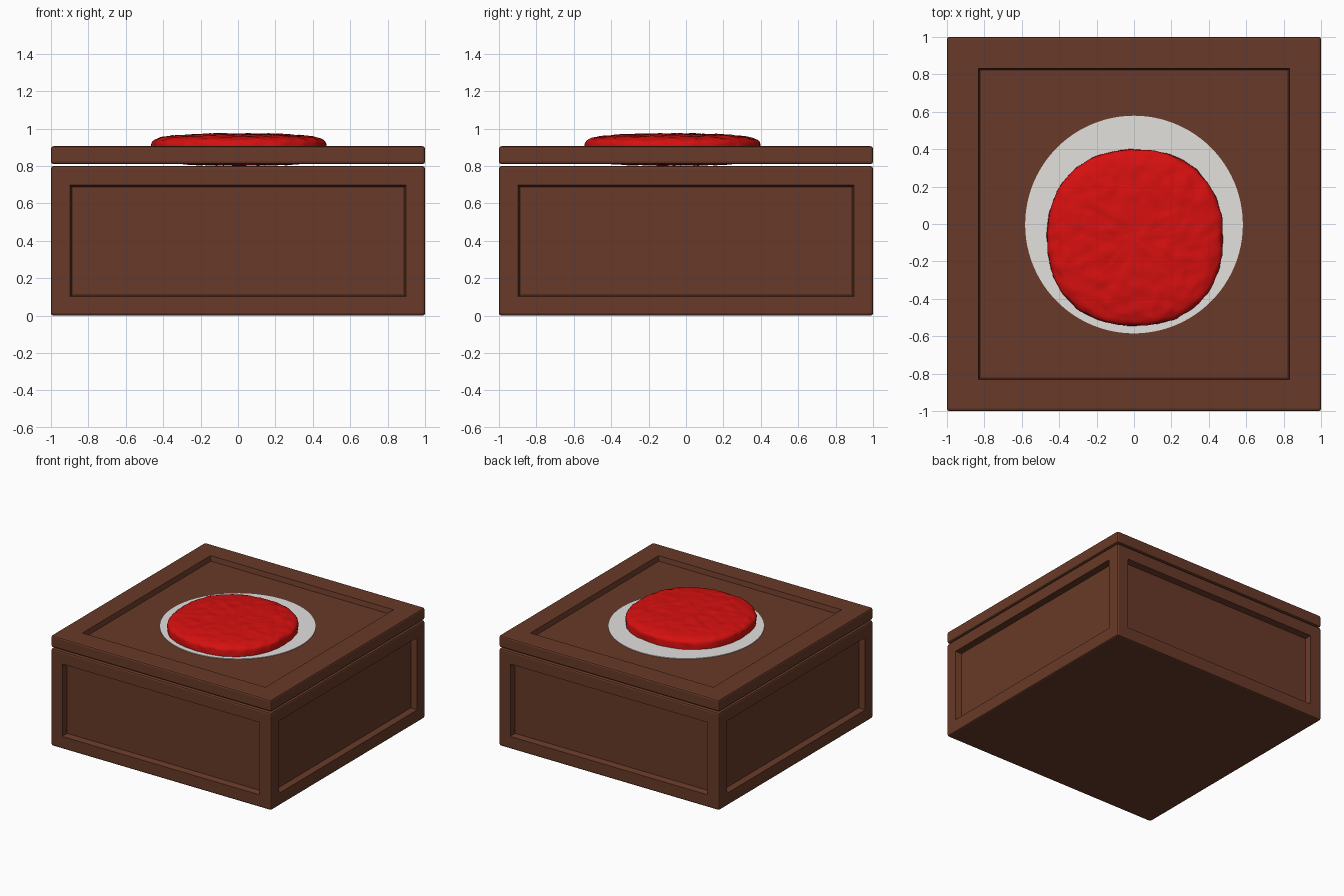
import bpy, bmesh, math
from mathutils import Vector, Matrix, noise

if "Cube" in bpy.data.objects:
    bpy.data.objects.remove(bpy.data.objects["Cube"])


def material(name, rgb):
    m = bpy.data.materials.new(name)
    m.diffuse_color = (*rgb, 1)
    m.use_nodes = True
    m.node_tree.nodes["Principled BSDF"].inputs["Base Color"].default_value = m.diffuse_color
    return m


BROWN = material("dark brown wood", (0.138, 0.042, 0.021))
WHITE = material("off white", (0.77, 0.75, 0.73))
RED = material("bright red", (0.68, 0.005, 0.005))


def finish(bm, name, mat, smooth=None):
    bmesh.ops.recalc_face_normals(bm, faces=bm.faces)
    me = bpy.data.meshes.new(name)
    bm.to_mesh(me)
    bm.free()
    ob = bpy.data.objects.new(name, me)
    bpy.context.collection.objects.link(ob)
    me.materials.append(mat)
    if smooth is not None:
        bpy.ops.object.select_all(action='DESELECT')
        ob.select_set(True)
        bpy.context.view_layer.objects.active = ob
        bpy.ops.object.shade_smooth_by_angle(angle=math.radians(smooth))
    return ob


def panelled_block(name, z0, z1, border, depth, wants_panel):
    """Square block with softened edges and recessed panels on chosen faces."""
    bm = bmesh.new()
    mat = Matrix.Translation((0, 0, (z0 + z1) / 2)) @ Matrix.Diagonal((2, 2, z1 - z0, 1))
    bmesh.ops.create_cube(bm, size=1, matrix=mat)
    bevel = 0.013
    bmesh.ops.bevel(bm, geom=bm.edges[:], offset=bevel, segments=2,
                    profile=0.5, affect='EDGES')
    bm.normal_update()
    panels = [f for f in bm.faces if f.calc_area() > 0.1 and wants_panel(f.normal)]
    bmesh.ops.inset_individual(bm, faces=panels, thickness=border - bevel)
    bmesh.ops.inset_individual(bm, faces=panels, thickness=0.012, depth=-depth)
    return finish(bm, name, BROWN)


# box body with a recessed panel on each side, and the lid floating on a thin gap
panelled_block("box_body", 0.0, 0.80, 0.14, 0.05, lambda n: abs(n.z) < 0.5)
panelled_block("box_lid", 0.81, 0.906, 0.232, 0.04, lambda n: n.z > 0.5)

# pale disc lying on the lid's panel
bm = bmesh.new()
bmesh.ops.create_cone(bm, cap_ends=True, segments=96, radius1=0.582, radius2=0.582,
                      depth=0.006, matrix=Matrix.Translation((0, -0.003, 0.868)))
finish(bm, "pale_disc", WHITE)

# lumpy red button: squarish round plan, rounded rim, noisy surface
CENTRE = Vector((0.005, -0.073, 0.888))
HALF, HEIGHT, SEG, RINGS = 0.47, 0.084, 144, 32


def button_point(t, a):
    """t runs 0 (top pole) to 1 (bottom pole), a is the angle round."""
    phi = t * math.pi
    s, c = math.sin(phi), math.cos(phi)
    k = (abs(math.cos(a)) ** 2.25 + abs(math.sin(a)) ** 2.25) ** (-1 / 2.25)
    r = HALF * k * s ** 0.75
    z = HEIGHT * math.copysign(abs(c) ** 0.42, c)
    p = Vector((r * math.cos(a), r * math.sin(a), z))
    n = noise.noise(p * 17) + 0.4 * noise.noise(p * 34)
    out = Vector((p.x * 0.8, p.y * 0.8, p.z * 6)).normalized()
    return CENTRE + p + out * n * 0.007


bm = bmesh.new()
rings = []
for i in range(1, RINGS * 2):
    t = i / (RINGS * 2)
    rings.append([bm.verts.new(button_point(t, 2 * math.pi * j / SEG)) for j in range(SEG)])
poles = [bm.verts.new(button_point(t, 0)) for t in (0, 1)]
for j in range(SEG):
    k = (j + 1) % SEG
    for a, b in zip(rings, rings[1:]):
        bm.faces.new((a[j], b[j], b[k], a[k]))
    bm.faces.new((poles[0], rings[0][j], rings[0][k]))
    bm.faces.new((poles[1], rings[-1][k], rings[-1][j]))
finish(bm, "red_button", RED, 60)
